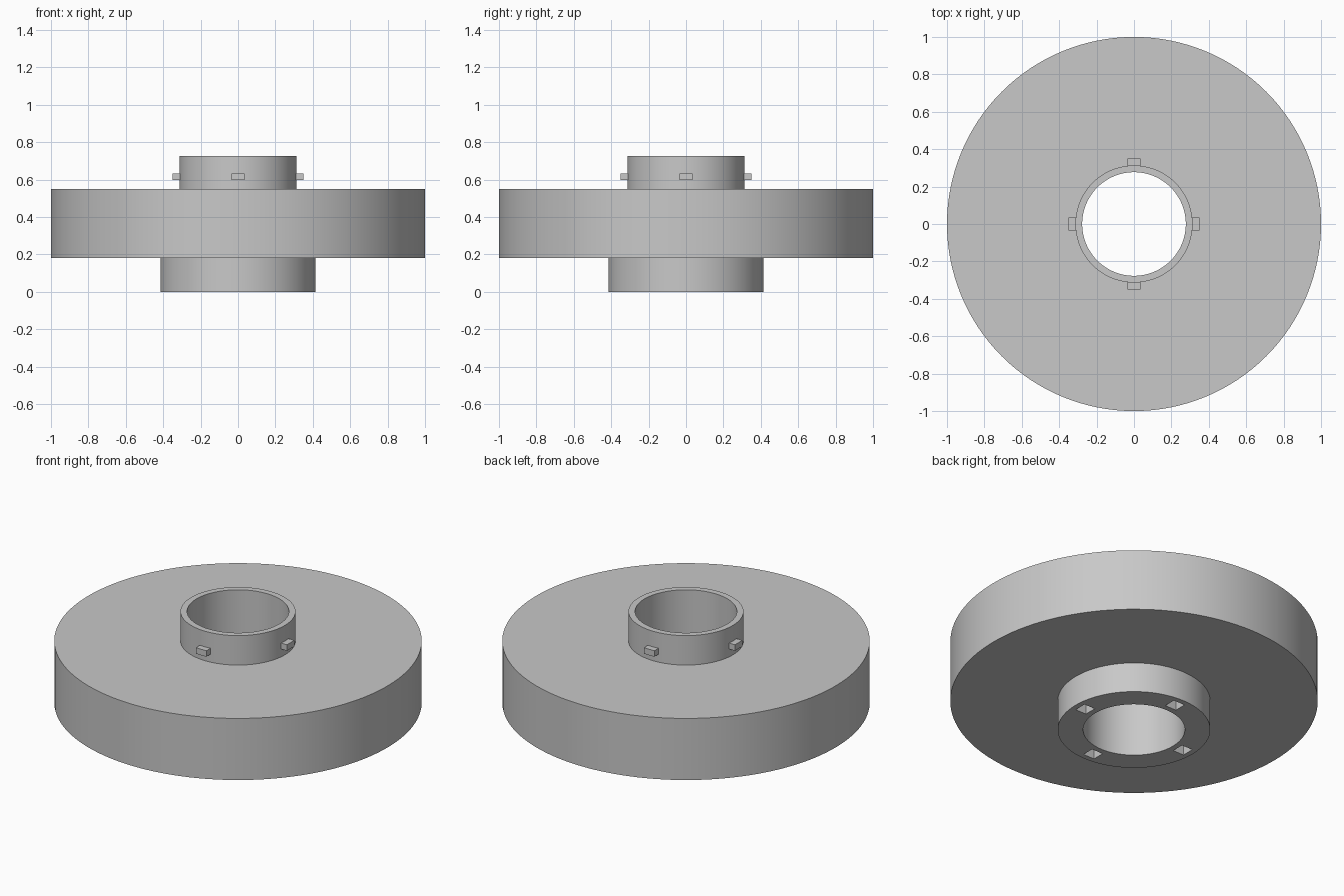
import bpy, bmesh, math
from mathutils import Matrix

if "Cube" in bpy.data.objects:
    bpy.data.objects.remove(bpy.data.objects["Cube"])

SEG = 128
BORE = 0.277

grey = bpy.data.materials.new("plain grey")
grey.diffuse_color = (0.58, 0.58, 0.58, 1)
grey.use_nodes = True
grey.node_tree.nodes["Principled BSDF"].inputs["Base Color"].default_value = grey.diffuse_color


def make_object(name, bm):
    bmesh.ops.recalc_face_normals(bm, faces=bm.faces)
    mesh = bpy.data.meshes.new(name)
    bm.to_mesh(mesh)
    bm.free()
    mesh.materials.append(grey)
    obj = bpy.data.objects.new(name, mesh)
    bpy.context.collection.objects.link(obj)
    return obj


def lathe(name, profile):
    """Revolve a closed (radius, z) profile around the z axis."""
    bm = bmesh.new()
    rings = []
    for i in range(SEG):
        a = 2 * math.pi * i / SEG
        rings.append([bm.verts.new((r * math.cos(a), r * math.sin(a), z)) for r, z in profile])
    n = len(profile)
    for i in range(SEG):
        a, b = rings[i], rings[(i + 1) % SEG]
        for j in range(n):
            k = (j + 1) % n
            bm.faces.new((a[j], b[j], b[k], a[k]))
    return make_object(name, bm)


def four_blocks(name, r0, r1, width, z0, z1):
    """Four equal blocks spaced a quarter turn apart."""
    bm = bmesh.new()
    for i in range(4):
        m = (Matrix.Rotation(i * math.pi / 2, 4, 'Z')
             @ Matrix.Translation(((r0 + r1) / 2, 0, (z0 + z1) / 2))
             @ Matrix.Diagonal((r1 - r0, width, z1 - z0, 1)))
        bmesh.ops.create_cube(bm, size=1, matrix=m)
    return make_object(name, bm)


# Wide disc with a lower socket collar, an upper neck and a through bore
body = lathe("disc_body", [
    (BORE, 0), (0.415, 0), (0.415, 0.18), (1.0, 0.18),
    (1.0, 0.55), (0.313, 0.55), (0.313, 0.727), (BORE, 0.727)])

# Locking slots sunk into the underside of the collar
cutter = four_blocks("slot_cutter", 0.31, 0.383, 0.075, -0.05, 0.13)
cutter.hide_render = True
cutter.hide_viewport = True
cut = body.modifiers.new("locking_slots", 'BOOLEAN')
cut.operation = 'DIFFERENCE'
cut.solver = 'EXACT'
cut.object = cutter

# Bake the slots, then remove the cutter
dg = bpy.context.evaluated_depsgraph_get()
baked = bpy.data.meshes.new_from_object(body.evaluated_get(dg))
body.modifiers.clear()
body.data = baked
bpy.data.objects.remove(cutter)

# Smooth round walls, crisp rims
bpy.ops.object.select_all(action='DESELECT')
body.select_set(True)
bpy.context.view_layer.objects.active = body
bpy.ops.object.shade_smooth_by_angle(angle=math.radians(30))

# Locking tabs around the neck
four_blocks("locking_tabs", 0.295, 0.35, 0.07, 0.597, 0.633)
